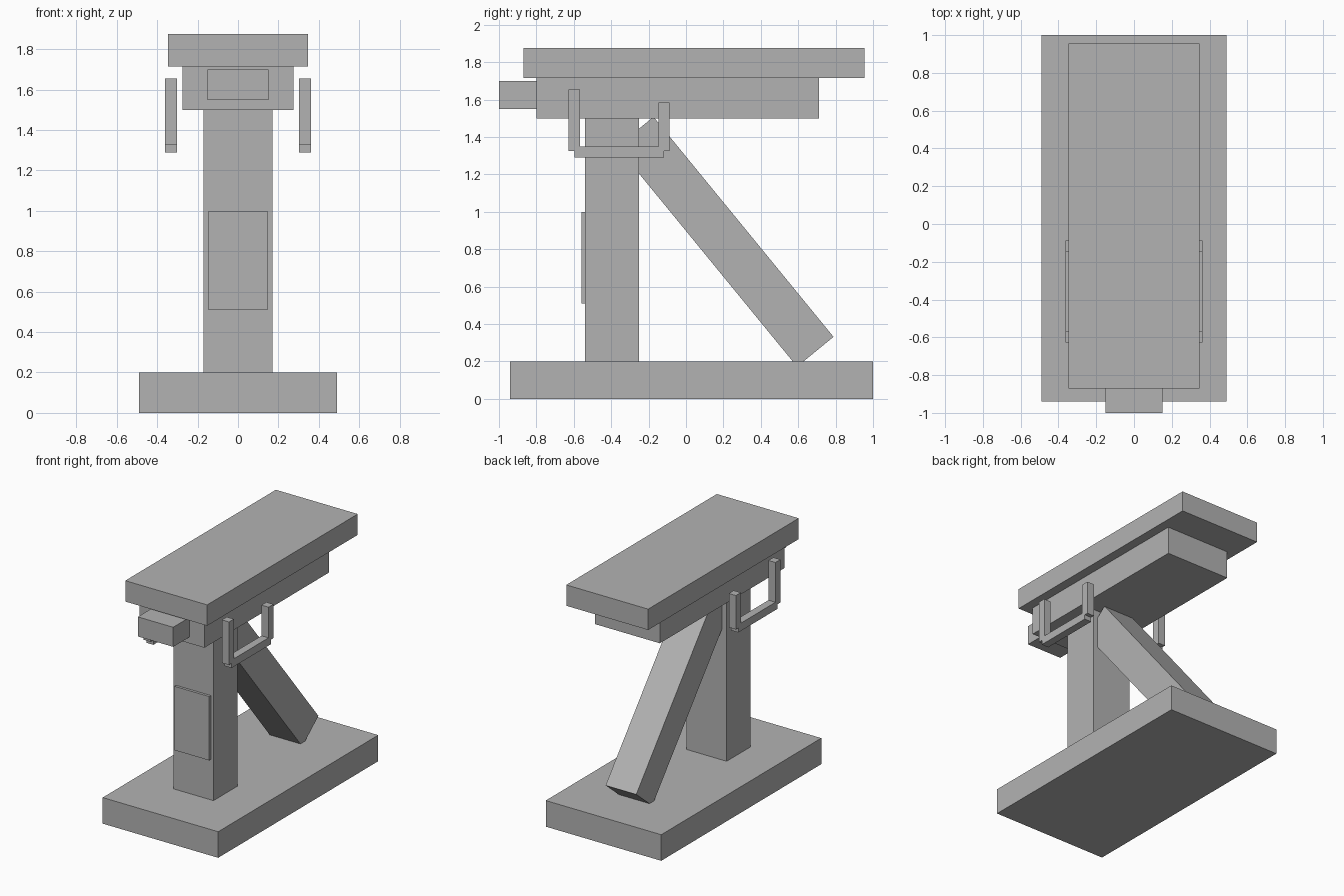
import bpy
import math

cube = bpy.data.objects.get("Cube")
if cube:
    bpy.data.objects.remove(cube, do_unlink=True)

grey = bpy.data.materials.new("plain grey")
grey.use_nodes = True
colour = (0.45, 0.45, 0.45, 1)
grey.diffuse_color = colour
grey.node_tree.nodes["Principled BSDF"].inputs["Base Color"].default_value = colour


def box(name, x, y, z, tilt=0):
    """Box spanning the (low, high) ranges, tilted about its own x axis."""
    ranges = (x, y, z)
    bpy.ops.mesh.primitive_cube_add(size=1, location=[(a + b) / 2 for a, b in ranges])
    part = bpy.context.object
    part.name = name
    part.scale = [b - a for a, b in ranges]
    bpy.ops.object.transform_apply(location=False, rotation=False, scale=True)
    part.rotation_euler.x = tilt
    part.data.materials.append(grey)
    return part


def centred(width):
    return (-width / 2, width / 2)


# Base, column and front panel
box("base", centred(0.98), (-0.94, 1.0), (0, 0.2))
box("column", centred(0.34), (-0.54, -0.25), (0.2, 1.5))
box("front_panel", centred(0.294), (-0.56, -0.54), (0.51, 1.0))

# Diagonal brace, sunk into the base at its foot
length, depth = 1.52, 0.252
box("brace", centred(0.26),
    (0.21 - depth / 2, 0.21 + depth / 2),
    (0.84 - length / 2, 0.84 + length / 2), tilt=math.radians(39.3))

# Head under the table, its front block, and the table top
box("head", centred(0.55), (-0.8, 0.71), (1.5, 1.715))
box("front_block", centred(0.3), (-1.0, -0.8), (1.55, 1.7))
box("table_top", centred(0.695), (-0.87, 0.955), (1.715, 1.875))

# U-shaped handles on both sides
for side, sign in (("left", 1), ("right", -1)):
    x = sorted((sign * 0.302, sign * 0.362))
    box(side + "_handle_front_post", x, (-0.627, -0.567), (1.325, 1.655))
    box(side + "_handle_back_post", x, (-0.147, -0.087), (1.325, 1.585))
    box(side + "_handle_bar", x, (-0.595, -0.117), (1.29, 1.35))
